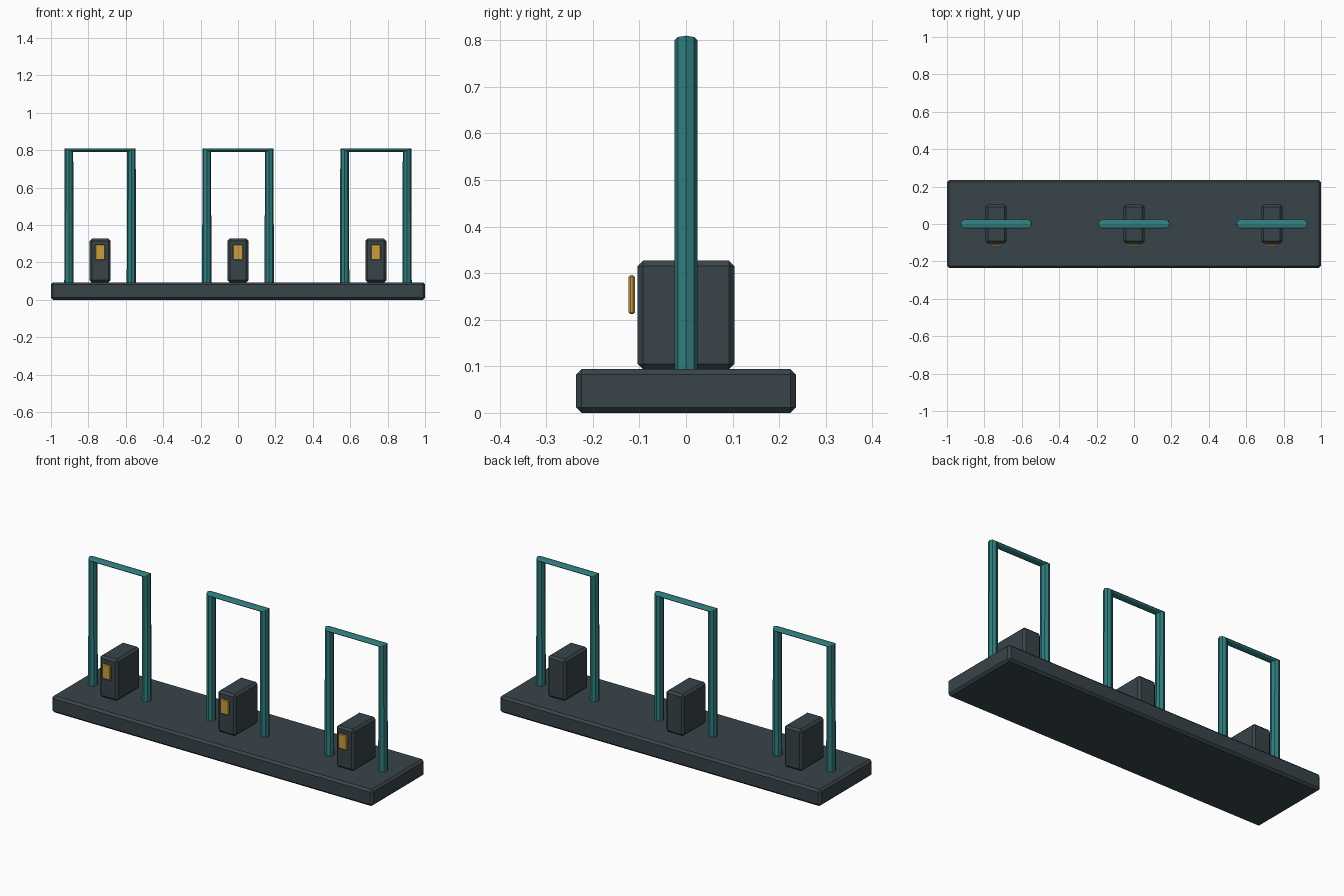
import bpy, bmesh, math
from mathutils import Matrix, Vector

cube = bpy.data.objects.get("Cube")
if cube:
    bpy.data.objects.remove(cube, do_unlink=True)


def material(name, rgb):
    mat = bpy.data.materials.new(name)
    mat.use_nodes = True
    colour = (*rgb, 1)
    mat.diffuse_color = colour
    mat.node_tree.nodes["Principled BSDF"].inputs["Base Color"].default_value = colour
    return mat


SLATE = material("dark_slate", (0.04, 0.058, 0.068))
TEAL = material("teal", (0.03, 0.21, 0.215))
AMBER = material("amber", (0.58, 0.34, 0.05))


def finish(bm, name, mat):
    bmesh.ops.recalc_face_normals(bm, faces=bm.faces)
    mesh = bpy.data.meshes.new(name)
    bm.to_mesh(mesh)
    bm.free()
    mesh.materials.append(mat)
    obj = bpy.data.objects.new(name, mesh)
    bpy.context.collection.objects.link(obj)
    return obj


def chamfered_box(name, centre, size, chamfer, mat):
    bm = bmesh.new()
    bmesh.ops.create_cube(bm, size=1)
    bmesh.ops.scale(bm, vec=size, verts=bm.verts)
    bmesh.ops.translate(bm, vec=centre, verts=bm.verts)
    bmesh.ops.bevel(bm, geom=bm.edges[:], offset=chamfer, segments=1, affect='EDGES')
    return finish(bm, name, mat)


def gate_frame(name, x, half_span, bottom, top, radius, sides=8):
    """Octagonal tube swept up, across and down, thinner along the top bar."""
    tilt = math.radians(23)
    stations = [(-half_span, bottom, 0), (-half_span, top, tilt),
                (half_span, top, math.pi - tilt), (half_span, bottom, math.pi)]
    bm = bmesh.new()
    rings = []
    for px, pz, angle in stations:
        turn = Matrix.Rotation(angle, 3, 'Y')
        ring = []
        for i in range(sides):
            a = math.tau * i / sides
            offset = turn @ Vector((radius * math.cos(a), radius * math.sin(a), 0))
            ring.append(bm.verts.new(Vector((x + px, 0, pz)) + offset))
        rings.append(ring)
    for lower, upper in zip(rings, rings[1:]):
        for i in range(sides):
            j = (i + 1) % sides
            bm.faces.new((lower[i], lower[j], upper[j], upper[i]))
    bm.faces.new(rings[0])
    bm.faces.new(rings[-1])
    return finish(bm, name, TEAL)


# Platform
chamfered_box("platform", (0, 0, 0.047), (2, 0.472, 0.094), 0.012, SLATE)

# Three gates, each with a frame, a cabinet and a reader plate
for label, x in (("right", -0.737), ("middle", 0), ("left", 0.737)):
    gate_frame(label + "_gate_frame", x, 0.167, 0.092, 0.8, 0.025)
    chamfered_box(label + "_cabinet", (x, 0, 0.21), (0.112, 0.208, 0.234), 0.012, SLATE)
    chamfered_box(label + "_reader_plate", (x, -0.1165, 0.254), (0.054, 0.013, 0.084), 0.004, AMBER)
